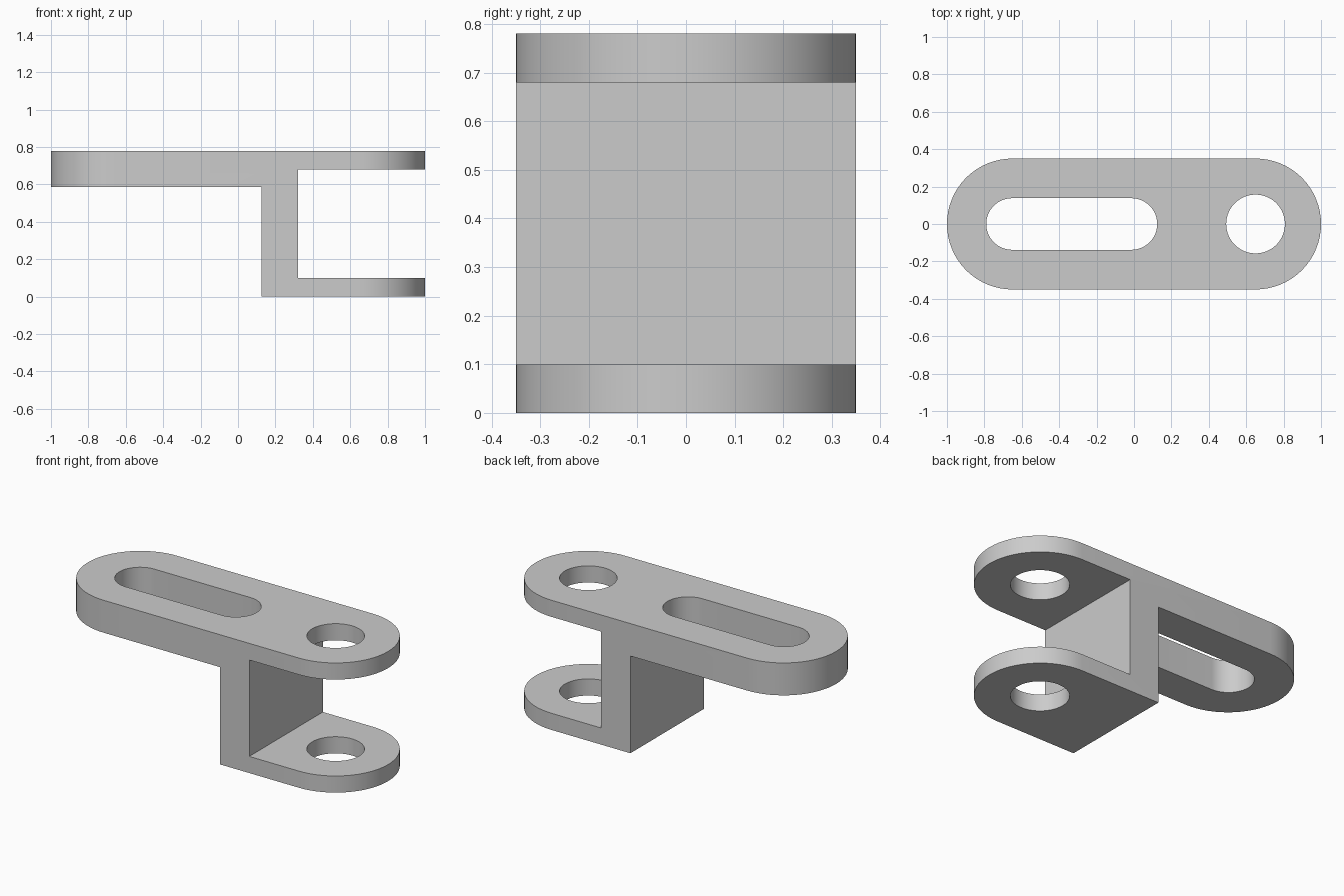
import bpy, math
from mathutils import Vector

cube = bpy.data.objects.get("Cube")
if cube:
    bpy.data.objects.remove(cube)

HALF_WIDTH = 0.35
HOLE_X = 0.65


def prism(name, outline, offset):
    """Extrude a closed outline of 3D points along an offset."""
    n = len(outline)
    base = [Vector(p) for p in outline]
    verts = base + [p + Vector(offset) for p in base]
    faces = [list(range(n))[::-1], list(range(n, 2 * n))]
    faces += [[i, (i + 1) % n, (i + 1) % n + n, i + n] for i in range(n)]
    mesh = bpy.data.meshes.new(name)
    mesh.from_pydata(verts, [], faces)
    obj = bpy.data.objects.new(name, mesh)
    bpy.context.collection.objects.link(obj)
    return obj


def capsule(name, x0, x1, radius, z0, z1, steps=32):
    """Upright prism with round ends centred at x0 and x1."""
    points = []
    for cx, start in ((x1, -math.pi / 2), (x0, math.pi / 2)):
        for i in range(steps + (x0 != x1)):
            a = start + math.pi * i / steps
            points.append((cx + radius * math.cos(a), radius * math.sin(a), z0))
    return prism(name, points, (0, 0, z1 - z0))


# Side profile: thick top arm, upright web, two thin lugs
side = [(-1.2, 0.585), (0.125, 0.585), (0.125, 0), (1.2, 0), (1.2, 0.1),
        (0.32, 0.1), (0.32, 0.68), (1.2, 0.68), (1.2, 0.78), (-1.2, 0.78)]
bracket = prism("bracket", [(x, -0.5, z) for x, z in side], (0, 1, 0))

# Rounded plan outline, slot and pin hole
tools = [
    (capsule("plan_outline", -HOLE_X, HOLE_X, HALF_WIDTH, -0.2, 1), 'INTERSECT'),
    (capsule("slot_cutter", -0.652, -0.014, 0.138, 0.5, 1), 'DIFFERENCE'),
    (capsule("hole_cutter", HOLE_X, HOLE_X, 0.157, -0.2, 1), 'DIFFERENCE'),
]
for tool, operation in tools:
    tool.hide_render = True
    mod = bracket.modifiers.new(tool.name, 'BOOLEAN')
    mod.operation = operation
    mod.solver = 'EXACT'
    mod.object = tool

# Apply the cuts and drop the cutters
bpy.context.view_layer.update()
graph = bpy.context.evaluated_depsgraph_get()
cut_mesh = bpy.data.meshes.new_from_object(bracket.evaluated_get(graph))
bracket.modifiers.clear()
bracket.data = cut_mesh
for tool, _ in tools:
    bpy.data.objects.remove(tool)

# Grey metal
grey = bpy.data.materials.new("grey_metal")
grey.use_nodes = True
colour = (0.6, 0.6, 0.6, 1)
grey.diffuse_color = colour
grey.node_tree.nodes["Principled BSDF"].inputs["Base Color"].default_value = colour
cut_mesh.materials.clear()
cut_mesh.materials.append(grey)

# Smooth round ends, crisp edges
bpy.ops.object.select_all(action='DESELECT')
bracket.select_set(True)
bpy.context.view_layer.objects.active = bracket
bpy.ops.object.shade_smooth_by_angle(angle=math.radians(30))
